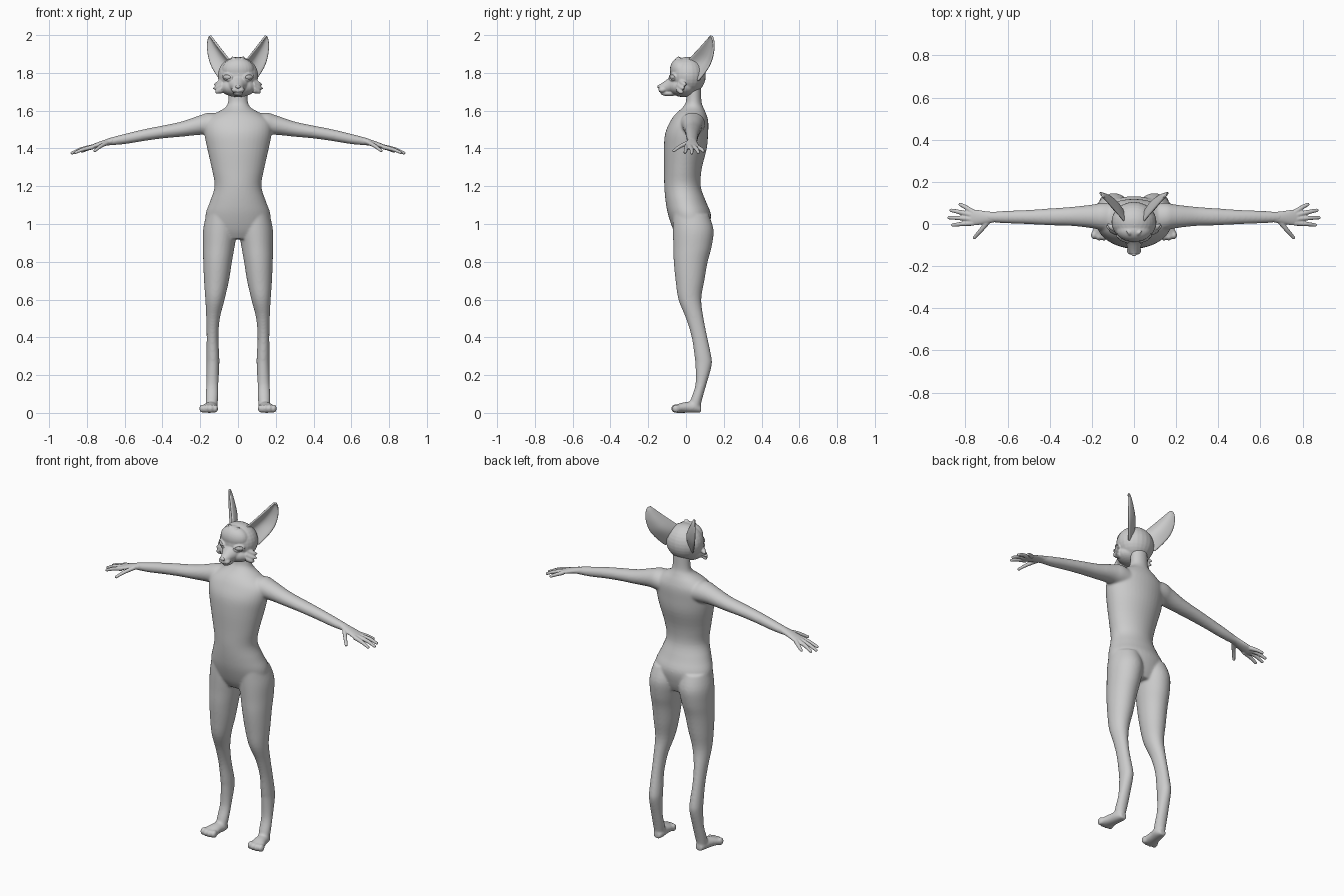
import bpy, bmesh, math
from mathutils import Vector, Matrix

old = bpy.data.objects.get("Cube")
if old:
    bpy.data.objects.remove(old)

GREY = (0.6, 0.6, 0.6, 1)
mat = bpy.data.materials.new("plain grey")
mat.use_nodes = True
mat.diffuse_color = GREY
mat.node_tree.nodes["Principled BSDF"].inputs["Base Color"].default_value = GREY
X, Y, Z = Vector((1, 0, 0)), Vector((0, 1, 0)), Vector((0, 0, 1))
SIDES = (("left", 1), ("right", -1))


def smooth_rows(rows, steps=4):
    """Catmull-Rom interpolation of every column of a table."""
    out = []
    for i in range(len(rows) - 1):
        a, b, c, d = (rows[max(0, min(len(rows) - 1, i + k))] for k in (-1, 0, 1, 2))
        for s in range(steps):
            t = s / steps
            out.append([q + t / 2 * (r - p + t * (2*p - 5*q + 4*r - w + t * (3*(q - r) + w - p)))
                        for p, q, r, w in zip(a, b, c, d)])
    return out + [list(rows[-1])]


def loft(bm, rings, n=24):
    """Closed tube through rings of (centre, half axis, half axis)."""
    loops = []
    for c, u, v in rings:
        angles = [2 * math.pi * k / n for k in range(n)]
        loops.append([bm.verts.new(c + u * math.cos(a) + v * math.sin(a)) for a in angles])
    for p, q in zip(loops, loops[1:]):
        for k in range(n):
            bm.faces.new((p[k], p[k - 1], q[k - 1], q[k]))
    bm.faces.new(loops[0])
    bm.faces.new(loops[-1])


def ball(bm, centre, radii, turn=Matrix()):
    m = Matrix.Translation(centre) @ turn @ Matrix.Diagonal((*radii, 1))
    bmesh.ops.create_uvsphere(bm, u_segments=24, v_segments=16, radius=1, matrix=m)


def finger(bm, points, r0, r1):
    """Round tapered tube through a few points, with a rounded tip."""
    rows = smooth_rows(points)
    pts = [Vector(p) for p in rows]
    across = (pts[-1] - pts[0]).cross(Z).normalized()
    rings = []
    for i, p in enumerate(pts):
        r = r0 + (r1 - r0) * i / (len(pts) - 1)
        rings.append((p, across * r, Z * r))
    loft(bm, rings, 12)
    ball(bm, pts[-1], (r1, r1, r1))


def finish(bm, name, voxel=None, rounds=0):
    bmesh.ops.recalc_face_normals(bm, faces=bm.faces)
    for f in bm.faces:
        f.smooth = True
    mesh = bpy.data.meshes.new(name)
    bm.to_mesh(mesh)
    bm.free()
    mesh.materials.append(mat)
    ob = bpy.data.objects.new(name, mesh)
    bpy.context.collection.objects.link(ob)
    if voxel:
        fuse = ob.modifiers.new("fuse", "REMESH")
        fuse.mode = "VOXEL"
        fuse.voxel_size = voxel
        fuse.use_smooth_shade = True
        relax = ob.modifiers.new("relax", "SMOOTH")
        relax.factor = 0.5
        relax.iterations = rounds
    return ob


# Body: torso and neck as (z, half width, front y, back y)
TORSO = [(.92, .12, -.04, .10), (.97, .165, -.068, .12), (1.05, .172, -.095, .132),
         (1.12, .148, -.108, .105), (1.2, .124, -.115, .078), (1.29, .138, -.116, .083),
         (1.4, .163, -.117, .11), (1.48, .178, -.11, .117), (1.54, .175, -.085, .118),
         (1.58, .13, -.058, .108), (1.615, .07, -.02, .093), (1.65, .052, 0, .082),
         (1.73, .05, 0, .08)]
# Leg as (z, centre x, half width, front y, back y)
LEG = [(1.05, .09, .078, -.07, .12), (.97, .095, .09, -.07, .146), (.88, .102, .084, -.067, .136),
       (.8, .108, .076, -.065, .115), (.7, .114, .066, -.055, .097), (.6, .122, .051, -.04, .081),
       (.5, .132, .036, 0, .093), (.4, .135, .031, .03, .113), (.3, .133, .034, .045, .134),
       (.25, .133, .034, .05, .136), (.15, .136, .032, .05, .108), (.08, .138, .033, .028, .088),
       (.03, .14, .03, .01, .076)]
# Arm as (x, centre z, half height, centre y, half depth)
ARM = [(.08, 1.52, .06, .03, .07), (.15, 1.53, .06, .035, .066), (.2, 1.524, .052, .036, .056),
       (.3, 1.502, .04, .036, .045), (.4, 1.487, .034, .034, .04), (.5, 1.47, .031, .033, .034),
       (.6, 1.45, .027, .033, .03), (.68, 1.436, .02, .033, .025), (.71, 1.429, .015, .033, .023)]
# Foot as (y, centre x, half width, half height)
FOOT = [(.08, .138, .02, .018), (.05, .139, .033, .029), (0, .147, .037, .029),
        (-.04, .154, .046, .024), (-.06, .155, .04, .018)]

body = bmesh.new()
loft(body, [(Vector((0, (f + b) / 2, z)), X * w, Y * (b - f) / 2)
            for z, w, f, b in smooth_rows(TORSO)], 40)
for _, s in SIDES:
    loft(body, [(Vector((s * x, (f + b) / 2, z)), X * w, Y * (b - f) / 2)
                for z, x, w, f, b in smooth_rows(LEG)], 32)
    loft(body, [(Vector((s * x, y, z)), Y * d, Z * h)
                for x, z, h, y, d in smooth_rows(ARM)])
    loft(body, [(Vector((s * x, y, h)), X * w, Z * h) for y, x, w, h in smooth_rows(FOOT)])
    for i in range(4):
        ball(body, (s * (.119 + .024 * i), -.053 - .006 * (i in (1, 2)), .023), (.014, .021, .023))
finish(body, "body", .006, 10)

# Hands: palm as (x, centre z, half height, centre y, half width)
PALM = [(.66, 1.44, .02, .033, .025), (.70, 1.431, .017, .031, .029),
        (.75, 1.416, .014, .031, .037), (.785, 1.404, .011, .03, .038), (.797, 1.4, .007, .03, .032)]
FINGERS = [((.765, .057, 1.409), (.80, .08, 1.397), (.825, .093, 1.385)),
           ((.775, .044, 1.408), (.83, .057, 1.396), (.868, .065, 1.379)),
           ((.775, .024, 1.408), (.835, .029, 1.395), (.878, .03, 1.376)),
           ((.765, .004, 1.409), (.82, 0, 1.395), (.86, -.005, 1.379)),
           ((.69, .015, 1.432), (.727, -.03, 1.412), (.757, -.064, 1.388))]
for side, s in SIDES:
    hand = bmesh.new()
    loft(hand, [(Vector((s * x, y, z)), Y * d, Z * h) for x, z, h, y, d in smooth_rows(PALM)])
    for path in FINGERS:
        finger(hand, [(s * x, y, z) for x, y, z in path], .013, .0085)
    finish(hand, side + "_hand", .0035, 4)

# Head: skull, brow, jaw and muzzle fused together
head = bmesh.new()
ball(head, (0, .01, 1.785), (.107, .095, .1))
ball(head, (0, -.03, 1.817), (.085, .055, .064))
ball(head, (0, -.015, 1.725), (.096, .075, .053))
MUZZLE = [(-.03, 1.745, .075, .06), (-.07, 1.742, .053, .048), (-.1, 1.73, .036, .036),
          (-.125, 1.722, .027, .026), (-.144, 1.718, .019, .019)]
loft(head, [(Vector((0, y, z)), X * w, Z * h) for y, z, w, h in smooth_rows(MUZZLE)])
ball(head, (0, -.09, 1.692), (.026, .045, .016))
for _, s in SIDES:
    ball(head, (s * .016, -.125, 1.71), (.019, .021, .015))
    # Eyelid rims, each an oval ring facing a little outwards
    turn = Matrix.Rotation(s * math.radians(32), 4, "Z") @ Matrix.Rotation(s * math.radians(-8), 4, "Y")
    loop = [2 * math.pi * k / 24 for k in range(24)]
    for a in loop:
        rim = turn @ Vector((math.cos(a) * .027, 0, math.sin(a) * .015))
        ball(head, Vector((s * .057, -.073, 1.778)) + rim, (.0055, .0055, .0055))
    # Cheek tufts and forehead tufts
    for z, reach, y in ((1.742, .126, .0), (1.722, .131, -.01), (1.702, .118, -.015)):
        finger(head, [(s * .08, y - .02, z + .012), (s * .11, y - .012, z), (s * reach, y, z - .004)],
               .022, .004)
    finger(head, [(s * .01, -.05, 1.86), (s * .02, -.045, 1.876), (s * .033, -.035, 1.884)], .014, .004)
finish(head, "head", .004, 5)

# Nose and eyeballs
nose = bmesh.new()
ball(nose, (0, -.143, 1.727), (.013, .009, .009))
finish(nose, "nose")
for side, s in SIDES:
    eye = bmesh.new()
    ball(eye, (s * .057, -.07, 1.778), (.025, .011, .014), Matrix.Rotation(s * math.radians(32), 4, "Z"))
    finish(eye, side + "_eye")

# Ears: cupped blades as (inner u, inner z, outer u, outer z, cup depth)
EAR = [(.03, 1.80, .085, 1.755, .01), (0, 1.852, .135, 1.80, .028), (.038, 1.888, .175, 1.85, .034),
       (.085, 1.925, .194, 1.90, .028), (.125, 1.958, .199, 1.94, .019), (.157, 1.984, .195, 1.975, .01),
       (.173, 1.997, .184, 1.994, .002)]
COLS = 10
for side, s in SIDES:
    ear = bmesh.new()
    along, back = Vector((s * .64, .74, 0)), Vector((s * -.77, .64, 0))
    grid = []
    for ui, zi, uo, zo, cup in smooth_rows(EAR, 3):
        row = []
        for k in range(COLS + 1):
            t = k / COLS
            p = Vector((s * .037, 0, 0)) + along * (ui + (uo - ui) * t) + Z * (zi + (zo - zi) * t)
            row.append(ear.verts.new(p + back * cup * math.sin(math.pi * t)))
        grid.append(row)
    for p, q in zip(grid, grid[1:]):
        for k in range(COLS):
            ear.faces.new((p[k], p[k + 1], q[k + 1], q[k]))
    ob = finish(ear, side + "_ear")
    thick = ob.modifiers.new("thickness", "SOLIDIFY")
    thick.thickness = .011
    thick.offset = 0
    ob.modifiers.new("rounding", "SUBSURF").levels = 1
